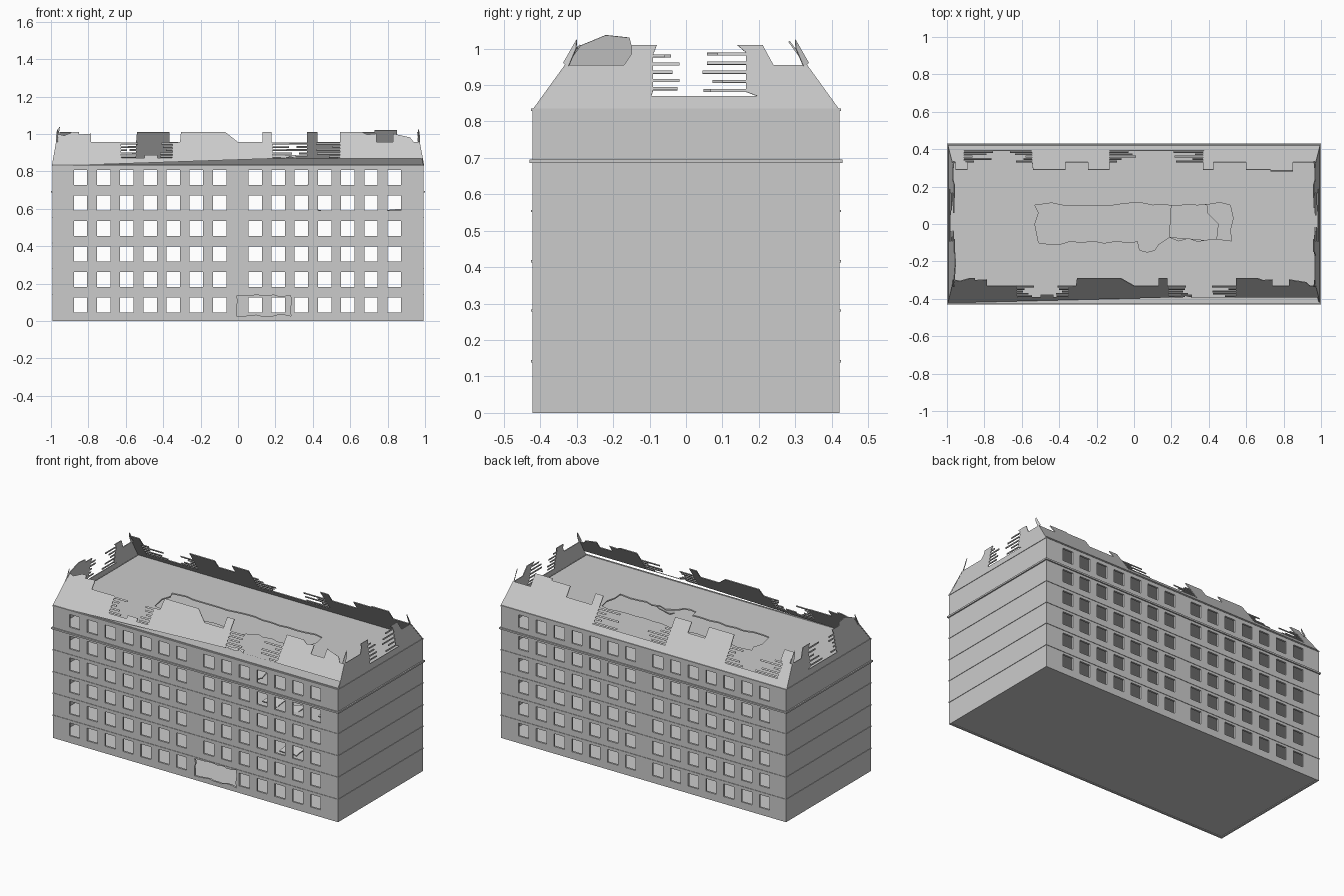
import bpy, bmesh, random
from mathutils import Matrix, Vector

if "Cube" in bpy.data.objects:
    bpy.data.objects.remove(bpy.data.objects["Cube"])
random.seed(4)

W, D, T = 0.992, 0.422, 0.012      # half length, half depth, wall thickness
LEVELS = [0.142, 0.281, 0.416, 0.554, 0.691, 0.832]
RUN, END_RUN = 0.722, 0.17         # inward lean of the attic slopes per unit height


def frame(x, y, origin):
    """Matrix mapping local (u, v) to the given axes."""
    x, y = Vector(x), Vector(y)
    n = x.cross(y).normalized()
    m = Matrix((x, y, n)).transposed().to_4x4()
    m.translation = origin
    return m


def plate(name, loops, thick, matrix):
    """Flat slab from an outline plus hole outlines."""
    cu = bpy.data.curves.new(name, 'CURVE')
    cu.dimensions = '2D'
    cu.fill_mode = 'BOTH'
    cu.extrude = thick / 2
    for pts in loops:
        s = cu.splines.new('POLY')
        s.points.add(len(pts) - 1)
        for p, (u, v) in zip(s.points, pts):
            p.co = (u, v, 0, 1)
        s.use_cyclic_u = True
    tmp = bpy.data.objects.new(name + "_tmp", cu)
    bpy.context.collection.objects.link(tmp)
    dg = bpy.context.evaluated_depsgraph_get()
    me = bpy.data.meshes.new_from_object(tmp.evaluated_get(dg))
    bpy.data.objects.remove(tmp)
    bm = bmesh.new()
    bm.from_mesh(me)
    bmesh.ops.remove_doubles(bm, verts=bm.verts, dist=1e-5)
    bmesh.ops.transform(bm, matrix=matrix, verts=bm.verts)
    bmesh.ops.recalc_face_normals(bm, faces=bm.faces)
    for f in bm.faces:
        f.smooth = False
    bm.to_mesh(me)
    bm.free()
    me.name = name
    ob = bpy.data.objects.new(name, me)
    bpy.context.collection.objects.link(ob)
    return ob


def rect(x0, x1, y0, y1):
    return [(x0, y0), (x1, y0), (x1, y1), (x0, y1)]


def ragged(x0, x1, y0, y1, step, amp):
    """Rectangle with a crumbled edge."""
    c = rect(x0, x1, y0, y1)
    out = []
    for a, b in zip(c, c[1:] + c[:1]):
        a, b = Vector(a), Vector(b)
        n = max(2, round((b - a).length / step))
        for i in range(n):
            p = a.lerp(b, i / n)
            out.append((p.x + random.uniform(-amp, amp), p.y + random.uniform(-amp, amp)))
    return out


def laths(x, side, rising, reach=0.10, z0=0.878, z1=0.948, n=5):
    """Broken roof battens sticking out sideways from an edge."""
    pts = []
    for i in range(n):
        z = z0 + (z1 - z0) * i / (n - 1) - 0.004
        e = x + side * random.uniform(0.25, 1) * reach
        pts += [(x, z), (e, z), (e, z + 0.008), (x, z + 0.008)]
    return pts if rising else pts[::-1]


# window openings
columns = [-0.842 + 0.124 * i for i in range(7)] + [0.091 + 0.124 * i for i in range(7)]
sills = [0.045 + 0.1365 * k for k in range(6)]


def windows(skip=()):
    return [rect(x - 0.036, x + 0.036, z, z + 0.08)
            for k, z in enumerate(sills) for i, x in enumerate(columns) if (k, i) not in skip]


# long walls, the front one with a blasted entrance
outline = rect(-W, W, 0, 0.832)
blast = ragged(-0.003, 0.28, 0.03, 0.135, 0.03, 0.006)
plate("front_wall", [outline, blast] + windows({(0, 7), (0, 8)}), T,
      frame((1, 0, 0), (0, 0, 1), (0, -D + T / 2, 0)))
plate("back_wall", [outline] + windows(), T, frame((1, 0, 0), (0, 0, 1), (0, D - T / 2, 0)))

# blank end walls
for s, side in ((1, "right"), (-1, "left")):
    plate(side + "_wall", [rect(-D + T, D - T, 0, 0.832)], T,
          frame((0, 1, 0), (0, 0, 1), (s * (W - T / 2), 0, 0)))

# string courses and the larger cornice
for k, z in enumerate(LEVELS):
    p, h = (0.008, 0.010) if k == 4 else (0.003, 0.006)
    plate(f"string_course_{k + 1}", [rect(-W - p, W + p, -D - p, D + p),
          rect(-W + T / 2, W - T / 2, -D + T / 2, D - T / 2)], h, Matrix.Translation((0, 0, z)))

# floor slabs, the upper two broken through
floor = rect(-W + T, W - T, -D + T, D - T)
roof_hole = (ragged(-0.53, 0.02, -0.1, 0.105, 0.05, 0.010)[:11]
             + [(0.03, -0.14), (0.07, -0.15), (0.11, -0.14), (0.13, -0.11), (0.19, -0.07)]
             + [(0.24 + 0.05 * i, -0.085 + random.uniform(-.01, .01)) for i in range(6)]
             + [(0.52, -0.09), (0.515, -0.03), (0.53, 0.03), (0.515, 0.1)]
             + [(0.46 - 0.06 * i, 0.105 + random.uniform(-.01, .01)) for i in range(16)]
             + [(-0.53, 0.10), (-0.51, 0.06), (-0.53, 0.0)])
# front edge of the hole begins after the jittered corner run
roof_hole = [(-0.51, -0.10)] + [(-0.46 + 0.06 * i, -0.1 + random.uniform(-.01, .01))
                                for i in range(9)] + roof_hole[11:]
for k, z in enumerate([0.008] + LEVELS):
    holes = []
    if k == 6:
        holes = [roof_hole]
    if k == 5:
        holes = [[(0.19, -0.07), (0.3, -0.08), (0.44, -0.09), (0.45, 0.0), (0.39, 0.06),
                  (0.39, 0.10), (0.3, 0.11), (0.2, 0.1)]]
    plate("ground_floor" if k == 0 else f"floor_{k}", [floor] + holes, 0.008,
          Matrix.Translation((0, 0, z)))

# ruined attic slopes along the front and back
base_l = [(-0.995, 0.83), (-0.988, 0.87)]
base_r = [(0.988, 0.87), (0.995, 0.83)]
front = (base_l + [(-.972, .96), (-.97, 1.0), (-.93, .99), (-.88, 1.01), (-.85, 1.01),
         (-.85, .995), (-.785, 1.0), (-.785, .955), (-.63, .955)]
         + laths(-.625, 1, False)
         + [(-.62, .87), (-.5, .87), (-.5, .886), (-.43, .886), (-.43, .87), (-.355, .87)]
         + laths(-.35, -1, True, 0.07)
         + [(-.31, .955), (-.305, 1.01), (-.07, 1.01), (0, .955), (.13, .955),
            (.13, 1.01), (.18, 1.01), (.18, .955)]
         + laths(.185, 1, False, 0.12)
         + [(.19, .87), (.25, .87), (.25, .886), (.31, .886), (.31, .87), (.53, .87)]
         + laths(.545, -1, True, 0.13)
         + [(.545, 1.01), (.66, 1.01), (.69, .995), (.74, 1.0), (.74, .955),
            (.83, .955), (.83, 1.0), (.92, .98), (.94, .955), (.972, .955)] + base_r)
back = (base_l + [(-.972, .955), (-.955, .955), (-.955, 1.01), (-.89, 1.01), (-.89, .955)]
        + laths(-.91, 1, False, 0.16)
        + [(-.91, .87), (-.55, .87)]
        + laths(-.545, -1, True, 0.12)
        + [(-.54, 1.01), (-.365, 1.01), (-.365, .955), (-.245, .955), (-.245, 1.01),
           (-.13, 1.01)]
        + laths(-.13, 1, False, 0.15)
        + [(-.13, .87), (.38, .87)]
        + laths(.37, -1, True, 0.17)
        + [(.37, 1.01), (.425, 1.01), (.425, .955), (.6, .955), (.6, 1.01), (.73, 1.01),
           (.73, 1.02), (.85, 1.02), (.85, .955), (.972, .955)] + base_r)
for name, prof, s in (("front_attic_slope", front, -1), ("back_attic_slope", back, 1)):
    plate(name, [prof], 0.005,
          frame((1, 0, 0), (0, -s * RUN, 1), (0, s * (0.42 + 0.83 * RUN), 0)))

# ruined attic ends
for s, name, peak in ((1, "right", [(-.17, .955), (-.15, .985)]),
                      (-1, "left", [(-.31, 1.0), (-.22, 1.037), (-.155, 1.03)])):
    prof = ([(-.42, .83), (-.39, .87), (-.33, .955)] + peak + [(-.15, 1.01), (-.08, 1.01)]
            + laths(-.09, 1, False, 0.08, 0.89, 0.98)
            + [(-.095, .87), (.195, .87)]
            + laths(.165, -1, True, 0.13, 0.885, 0.985)
            + [(.14, 1.01), (.21, 1.01), (.24, .955), (.33, .955), (.39, .87), (.42, .83)])
    plate(name + "_attic_end", [prof], 0.005,
          frame((0, 1, 0), (-s * END_RUN, 0, 1), (s * (0.99 + 0.83 * END_RUN), 0, 0)))

# leftover shards standing at the attic corners
for sx in (1, -1):
    for sy in (1, -1):
        plate("corner_shard", [[(-.02, -.02), (.012, -.03), (.006, .02), (-.012, .045)]], 0.004,
              frame((0.3 * sx, -0.6 * sy, 0), (0, -sy * 0.5, 1), (sx * 0.968, sy * 0.315, 0.98)))

# fallen slab fragments inside
for x, z in ((0.46, 0.575), (0.60, 0.56), (0.59, 0.30), (0.35, 0.71), (0.83, 0.585)):
    plate("slab_fragment", [ragged(-0.05, 0.05, -0.04, 0.04, 0.04, 0.012)], 0.006,
          frame((0.97, 0, random.uniform(-0.3, 0.3)), (0, 1, 0.2), (x, -0.3, z)))
